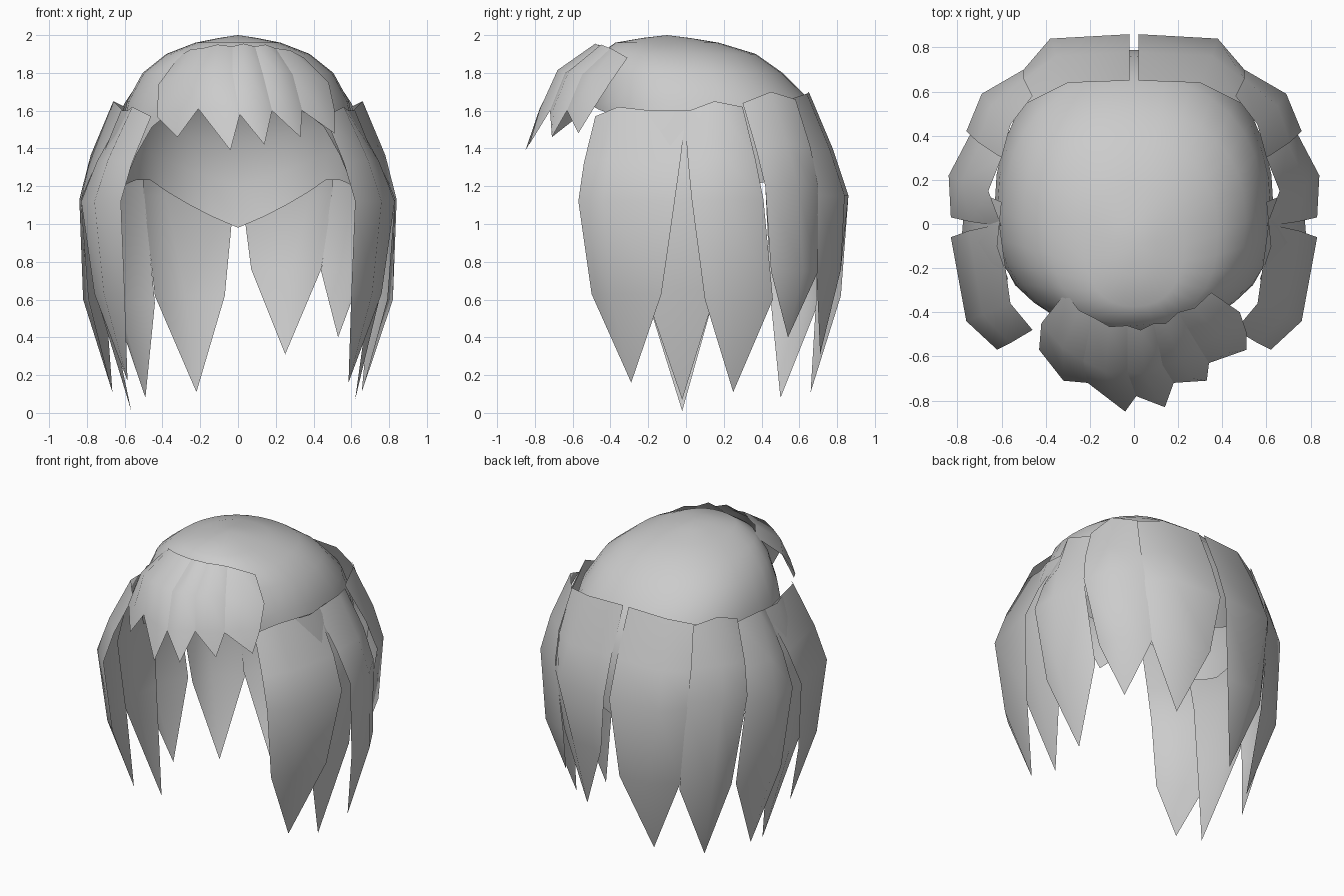
import bpy, math

if "Cube" in bpy.data.objects:
    bpy.data.objects.remove(bpy.data.objects["Cube"])

hair = bpy.data.materials.new("hair grey")
hair.diffuse_color = (0.6, 0.6, 0.6, 1)
hair.use_nodes = True
hair.node_tree.nodes["Principled BSDF"].inputs["Base Color"].default_value = hair.diffuse_color


def add(name, verts, faces):
    me = bpy.data.meshes.new(name)
    me.from_pydata(verts, [], faces)
    me.materials.append(hair)
    me.update()
    ob = bpy.data.objects.new(name, me)
    bpy.context.collection.objects.link(ob)
    me.shade_smooth()
    return ob


def lock(name, rows, tip, flip=False):
    """Curved sheet of hair: rows of points from root to hem, closed by one pointed tip."""
    n = len(rows[0])
    verts = [p for row in rows for p in row] + [tip]
    faces = [(r * n + c, (r + 1) * n + c, (r + 1) * n + c + 1, r * n + c + 1)
             for r in range(len(rows) - 1) for c in range(n - 1)]
    last = (len(rows) - 1) * n
    faces += [(last + c, len(verts) - 1, last + c + 1) for c in range(n - 1)]
    if flip:
        faces = [f[::-1] for f in faces]
    return add(name, verts, faces)


def lerp(table, x):
    for (a, va), (b, vb) in zip(table, table[1:]):
        if x <= b:
            return va + (vb - va) * (x - a) / (b - a)
    return table[-1][1]


# Cap: open dome, its hem high over the face and pointed at the nape
HALF_X = [(0.98, 0.61), (1.2, 0.63), (1.4, 0.635), (1.62, 0.6), (1.78, 0.53), (1.9, 0.38), (1.97, 0.2), (2, 0)]
BACK_Y = [(0.98, 0.76), (1.2, 0.79), (1.4, 0.77), (1.62, 0.69), (1.78, 0.54), (1.9, 0.37), (1.97, 0.14), (2, -0.1)]
FRONT_Y = [(0.98, 0.48), (1.4, 0.5), (1.62, 0.5), (1.78, 0.49), (1.9, 0.46), (1.97, 0.36), (2, 0.1)]
HEM = [(0, 0.98), (48, 1.25), (90, 1.17), (115, 1.25), (140, 1.58), (180, 1.64)]
SEG = 32
verts, faces = [(0, -0.1, 2.0)], []
for k in range(8):
    for s in range(SEG):
        a = 2 * math.pi * s / SEG                      # 0 = back
        hem = lerp(HEM, math.degrees(min(a, 2 * math.pi - a)))
        z = (1.985, 1.96, 1.9, 1.8, 1.65)[k] if k < 5 else 1.65 + (hem - 1.65) * (k - 4) / 3
        back, front = lerp(BACK_Y, z), lerp(FRONT_Y, z)
        cy = min(0.05, (back - front) / 2)
        sn, cs = math.sin(a), math.cos(a)
        x = lerp(HALF_X, z) * math.copysign(abs(sn) ** 0.88, sn)
        y = cy + (back - cy if cs > 0 else front + cy) * math.copysign(abs(cs) ** 0.88, cs)
        verts.append((x, y, z))
for s in range(SEG):
    t = (s + 1) % SEG
    faces.append((0, 1 + t, 1 + s))
    for k in range(7):
        i, j = 1 + k * SEG, 1 + (k + 1) * SEG
        faces.append((i + s, i + t, j + t, j + s))
add("cap", verts, faces)

# Long locks: root row (x, y, z), widest row, hem row, then (hem z, tip) for right and left
LONG = {
    "front_side_lock": ([(.46, -.48, 1.57), (.56, -.36, 1.62), (.61, 0, 1.58)],
                        1.12, [(.62, -.57), (.76, -.44), (.83, -.06)],
                        [(.60, -.50), (.71, -.40), (.76, -.13)],
                        (.63, (.585, -.29, .16)), (.63, (.585, -.29, .17))),
    "inner_side_lock": ([(.57, -.25, 1.6), (.62, -.1, 1.6), (.60, .1, 1.6)],
                        1.12, [(.72, -.28), (.78, -.05), (.76, .18)],
                        [(.70, -.22), (.76, -.03), (.73, .16)],
                        (.65, (.62, -.02, .07)), (.65, (.565, -.02, .01))),
    "side_lock": ([(.60, -.01, 1.59), (.66, .15, 1.65), (.60, .3, 1.62)],
                  1.13, [(.83, .03), (.84, .22), (.74, .41)],
                  [(.79, .1), (.82, .25), (.70, .46)],
                  (.6, (.655, .25, .11)), (.6, (.665, .25, .11))),
    "rear_side_lock": ([(.60, .3, 1.64), (.56, .45, 1.7), (.46, .58, 1.66)],
                       1.2, [(.76, .42), (.69, .59), (.50, .70)],
                       [(.66, .45), (.63, .62), (.44, .70)],
                       (.75, (.53, .54, .4)), (.58, (.49, .5, .08))),
    "back_lock": ([(.48, .55, 1.66), (.30, .64, 1.69), (.02, .65, 1.7)],
                  1.15, [(.50, .70), (.38, .84), (.02, .86)],
                  [(.44, .69), (.28, .82), (.07, .82)],
                  (.76, (.25, .71, .31)), (.62, (.22, .66, .11))),
}
for name, (root, mid_z, mid, low, right, left) in LONG.items():
    for side, s, (hem_z, tip) in (("right", 1, right), ("left", -1, left)):
        # shoulder row rounds the lock out between root and widest row
        shoulder = [((r[0] + m[0]) / 2 * 1.04, (r[1] + m[1]) / 2 * 1.03, r[2] * .45 + mid_z * .55)
                    for r, m in zip(root, mid)]
        rows = [root, shoulder, [(x, y, mid_z) for x, y in mid], [(x, y, hem_z) for x, y in low]]
        rows = [[(s * x, y, z) for x, y, z in row] for row in rows]
        lock(f"{side}_{name}", rows, (s * tip[0], tip[1], tip[2]), flip=s < 0)

# Fringe: edges run root, brow, hem; each lock has a raised middle and a tip
EDGES = [
    [(-.31, -.31, 1.89), (-.42, -.45, 1.74), (-.43, -.57, 1.57)],
    [(-.19, -.42, 1.93), (-.23, -.62, 1.80), (-.21, -.72, 1.61)],
    [(-.03, -.46, 1.94), (-.03, -.67, 1.80), (.01, -.78, 1.58)],
    [(.09, -.45, 1.94), (.13, -.64, 1.80), (.18, -.72, 1.60)],
    [(.20, -.40, 1.93), (.29, -.55, 1.79), (.34, -.63, 1.60)],
    [(.35, -.31, 1.88), (.48, -.40, 1.75), (.51, -.49, 1.61)],
]
TIPS = [(-.32, -.71, 1.46), (-.04, -.85, 1.39), (.14, -.83, 1.42), (.33, -.71, 1.46), (.51, -.57, 1.48)]
for i, tip in enumerate(TIPS):
    rows = []
    for a, b in zip(EDGES[i], EDGES[i + 1]):
        m = [(p + q) / 2 for p, q in zip(a, b)]
        rows.append([a, (m[0], m[1] - .025, m[2] + .015), b])
    lock(f"fringe_lock_{i + 1}", rows, tip)
